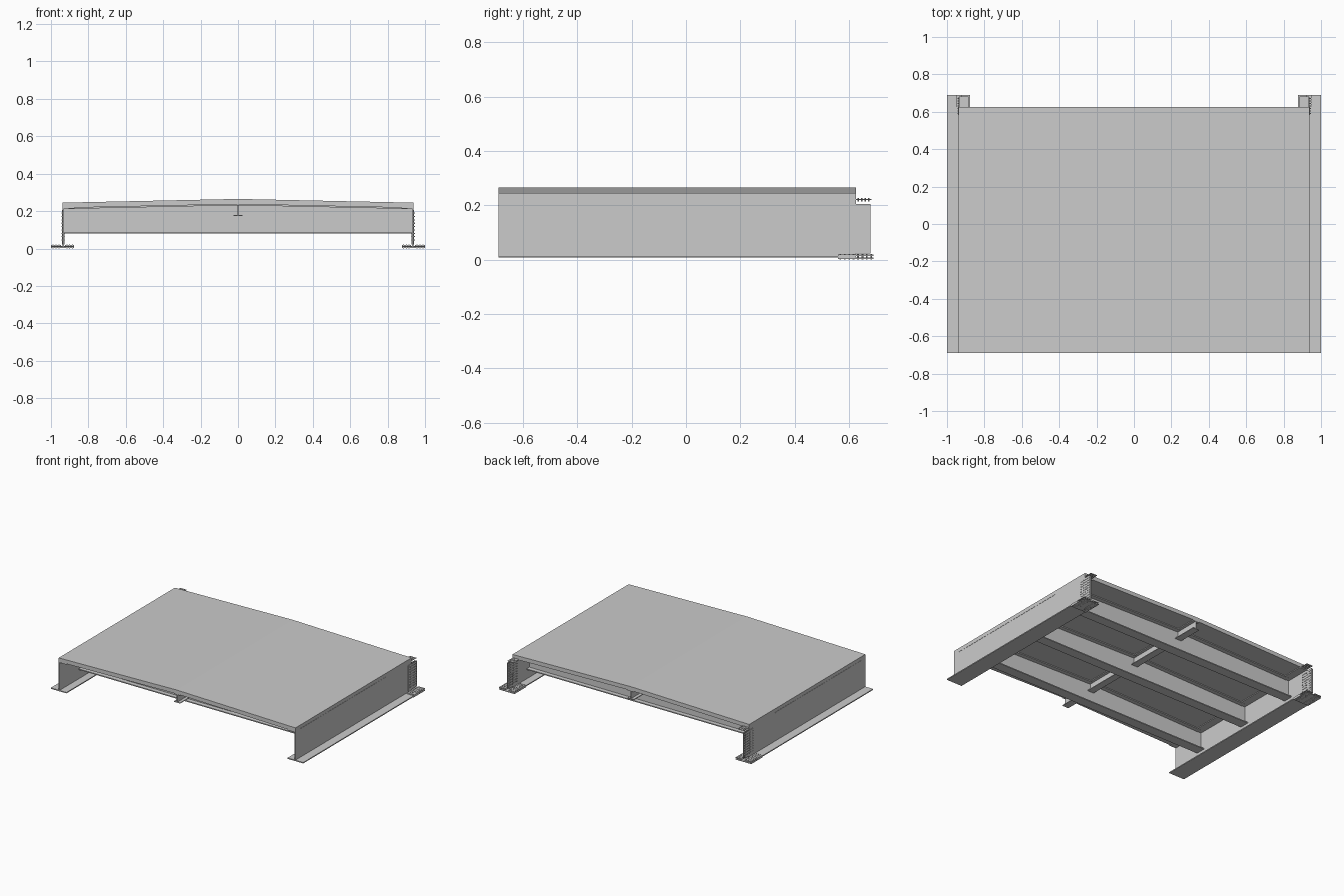
import bpy, bmesh
from mathutils import Matrix, Vector

if "Cube" in bpy.data.objects:
    bpy.data.objects.remove(bpy.data.objects["Cube"])

Y0, Y1 = -0.69, 0.625          # span of the deck module
EDGE = 0.938                   # deck half width


def crown(x, z_edge):
    """Height on the roof-shaped crossfall at x."""
    return z_edge + 0.02 * (1 - abs(x) / EDGE)


def finish(name, bm, mirror=False):
    bmesh.ops.recalc_face_normals(bm, faces=bm.faces)
    me = bpy.data.meshes.new(name)
    bm.to_mesh(me)
    bm.free()
    ob = bpy.data.objects.new(name, me)
    bpy.context.collection.objects.link(ob)
    if mirror:
        m = ob.modifiers.new("mirror", 'MIRROR')
        m.use_axis = (True, False, False)
        m.use_mirror_merge = False
    return ob


def box(name, x, y, z, mirror=False):
    bm = bmesh.new()
    size = (x[1] - x[0], y[1] - y[0], z[1] - z[0])
    mid = Vector((sum(x) / 2, sum(y) / 2, sum(z) / 2))
    bmesh.ops.create_cube(bm, size=1, matrix=Matrix.Translation(mid) @ Matrix.Diagonal((*size, 1)))
    return finish(name, bm, mirror)


def prism(name, profile, y):
    """Extrude an x-z outline along y."""
    bm = bmesh.new()
    f = bm.faces.new([bm.verts.new((px, y[0], pz)) for px, pz in profile])
    r = bmesh.ops.extrude_face_region(bm, geom=[f])
    vs = [v for v in r['geom'] if isinstance(v, bmesh.types.BMVert)]
    bmesh.ops.translate(bm, verts=vs, vec=(0, y[1] - y[0], 0))
    return finish(name, bm)


def bolts(name, points, axis, length):
    """Hexagonal bolts through a splice, on both sides of the deck."""
    bm = bmesh.new()
    rot = Matrix.Rotation(1.5707963, 4, 'Y') if axis == 'X' else Matrix.Identity(4)
    for p in points:
        bmesh.ops.create_cone(bm, cap_ends=True, segments=6, radius1=0.0032, radius2=0.0032,
                              depth=length, matrix=Matrix.Translation(p) @ rot)
    return finish(name, bm, True)


# Crowned deck slab
def crowned_strip(half, top, thick):
    a, b = crown(half, top), crown(0, top)
    return [(-half, a), (0, b), (half, a), (half, a - thick), (0, b - thick), (-half, a - thick)]


prism("deck_slab", crowned_strip(EDGE, 0.245, 0.028), (Y0, Y1))

# Main girders: web, bottom flange and top flange
box("girder_web", (0.931, EDGE), (Y0, Y1), (0.012, 0.222), True)
box("girder_bottom_flange", (0.876, 1.0), (Y0, Y1), (0.007, 0.014), True)
box("girder_top_flange", (0.875, 0.931), (Y0, Y1), (0.213, 0.219), True)
box("web_edge_strip", (0.937, 0.9395), (-0.645, 0.33), (0.216, 0.2195), True)

# Three cross beams with crowned top edge
TOP = 0.217
for i, y in enumerate((-0.44, 0.0, 0.44)):
    prism(f"cross_beam_web_{i}", [(-0.932, 0.083), (0.932, 0.083), (0.932, TOP),
                                  (0, crown(0, TOP)), (-0.932, TOP)], (y - 0.004, y + 0.004))
    box(f"cross_beam_bottom_flange_{i}", (-0.932, 0.932), (y - 0.035, y + 0.035), (0.08, 0.087))
    prism(f"cross_beam_top_flange_{i}", crowned_strip(0.905, TOP, 0.006), (y - 0.035, y + 0.035))

# Central stringer under the ridge
box("stringer_web", (-0.003, 0.003), (Y0, Y1), (0.178, 0.235))
box("stringer_bottom_flange", (-0.025, 0.025), (Y0, Y1), (0.175, 0.18))
prism("stringer_top_flange", crowned_strip(0.025, TOP, 0.005), (Y0, Y1))

# Splice plates at the back end of each girder
for side, x in (("outer", (EDGE, 0.942)), ("inner", (0.927, 0.931))):
    box(f"web_splice_{side}", x, (0.583, 0.679), (0.022, 0.205), True)
box("flange_splice_bottom", (0.876, 1.0), (0.56, 0.69), (0.002, 0.007), True)
box("flange_splice_top_inner", (0.876, 0.925), (0.56, 0.69), (0.014, 0.018), True)
box("flange_splice_top_outer", (0.946, 1.0), (0.56, 0.69), (0.014, 0.018), True)
box("top_splice", (0.885, 0.935), (0.565, 0.682), (0.219, 0.223), True)

# Splice bolts
ys = [0.591 + 0.0133 * i for i in range(7)]
bolts("web_splice_bolts", [(0.9345, y, 0.045 + 0.018 * k) for y in ys for k in range(9)], 'X', 0.021)
fy = [0.568 + 0.0163 * i for i in range(8)]
bolts("flange_splice_bolts", [(x, y, 0.0105) for x in (0.886, 0.9, 0.914, 0.957, 0.973, 0.989)
                              for y in fy], 'Z', 0.021)
bolts("top_splice_bolts", [(x, y, 0.22) for x in (0.895, 0.91, 0.925)
                           for y in (0.634, 0.647, 0.66, 0.673)], 'Z', 0.012)
